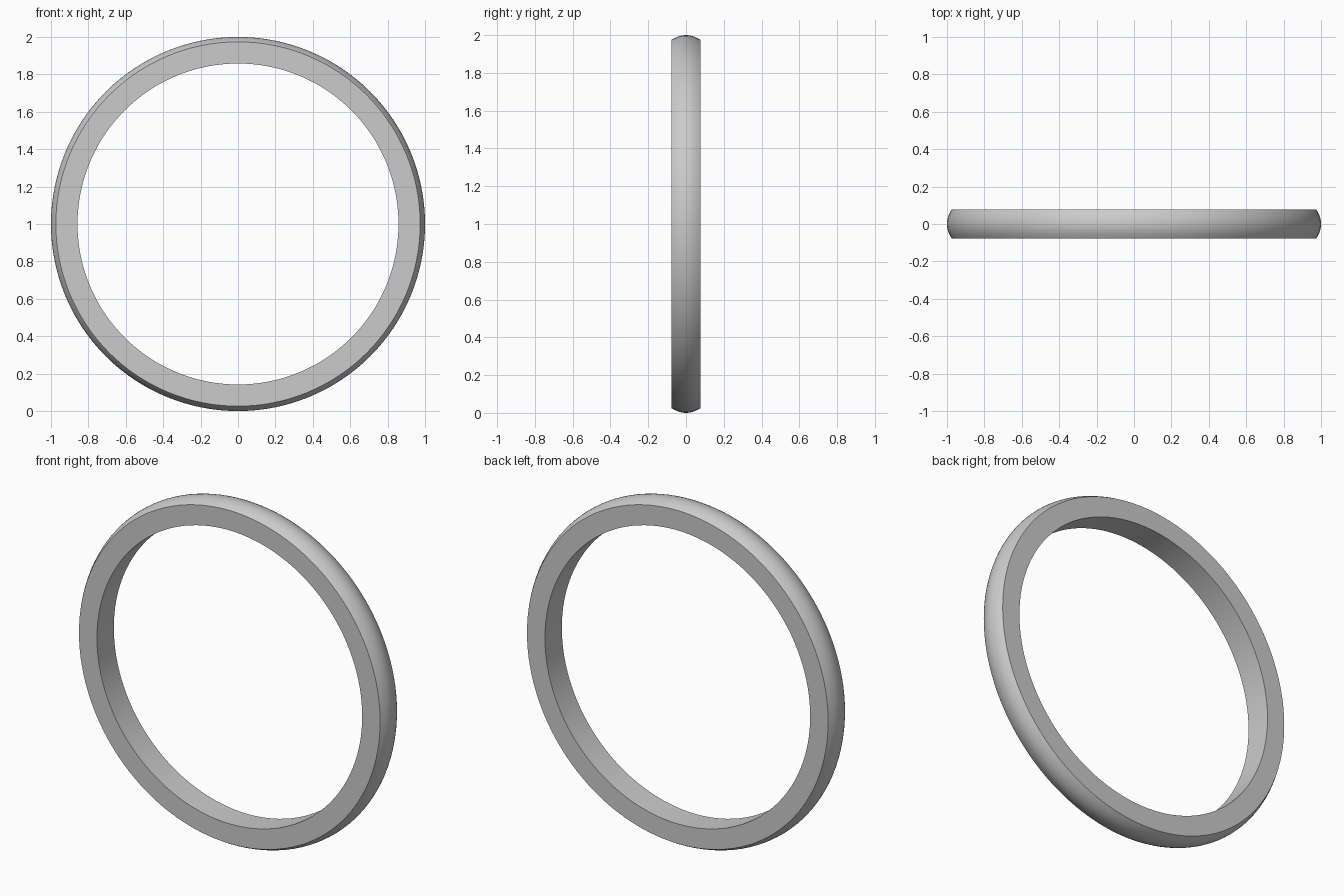
import bpy, bmesh, math

if "Cube" in bpy.data.objects:
    bpy.data.objects.remove(bpy.data.objects["Cube"])

SEGMENTS = 128
INNER, EDGE, OUTER, HALF = 0.858, 0.974, 1.0, 0.078
CROWN_STEPS = 10

# Band cross-section: flat bore and sides, gently domed outer face
profile = [(INNER, HALF), (INNER, -HALF)]
for i in range(CROWN_STEPS + 1):
    t = -1 + 2 * i / CROWN_STEPS
    profile.append((OUTER - (OUTER - EDGE) * t * t, HALF * t))

# Sweep the section around the horizontal y axis
bm = bmesh.new()
rings = []
for s in range(SEGMENTS):
    a = 2 * math.pi * s / SEGMENTS
    rings.append([bm.verts.new((r * math.cos(a), y, 1 + r * math.sin(a)))
                  for r, y in profile])
n = len(profile)
for s in range(SEGMENTS):
    p, q = rings[s], rings[(s + 1) % SEGMENTS]
    for k in range(n):
        j = (k + 1) % n
        bm.faces.new((p[k], p[j], q[j], q[k]))
bmesh.ops.recalc_face_normals(bm, faces=bm.faces)

mesh = bpy.data.meshes.new("ring_band")
bm.to_mesh(mesh)
bm.free()
band = bpy.data.objects.new("ring_band", mesh)
bpy.context.collection.objects.link(band)

# Smooth dome and bore, crisp rims
bpy.context.view_layer.objects.active = band
band.select_set(True)
bpy.ops.object.shade_smooth_by_angle(angle=math.radians(40))
